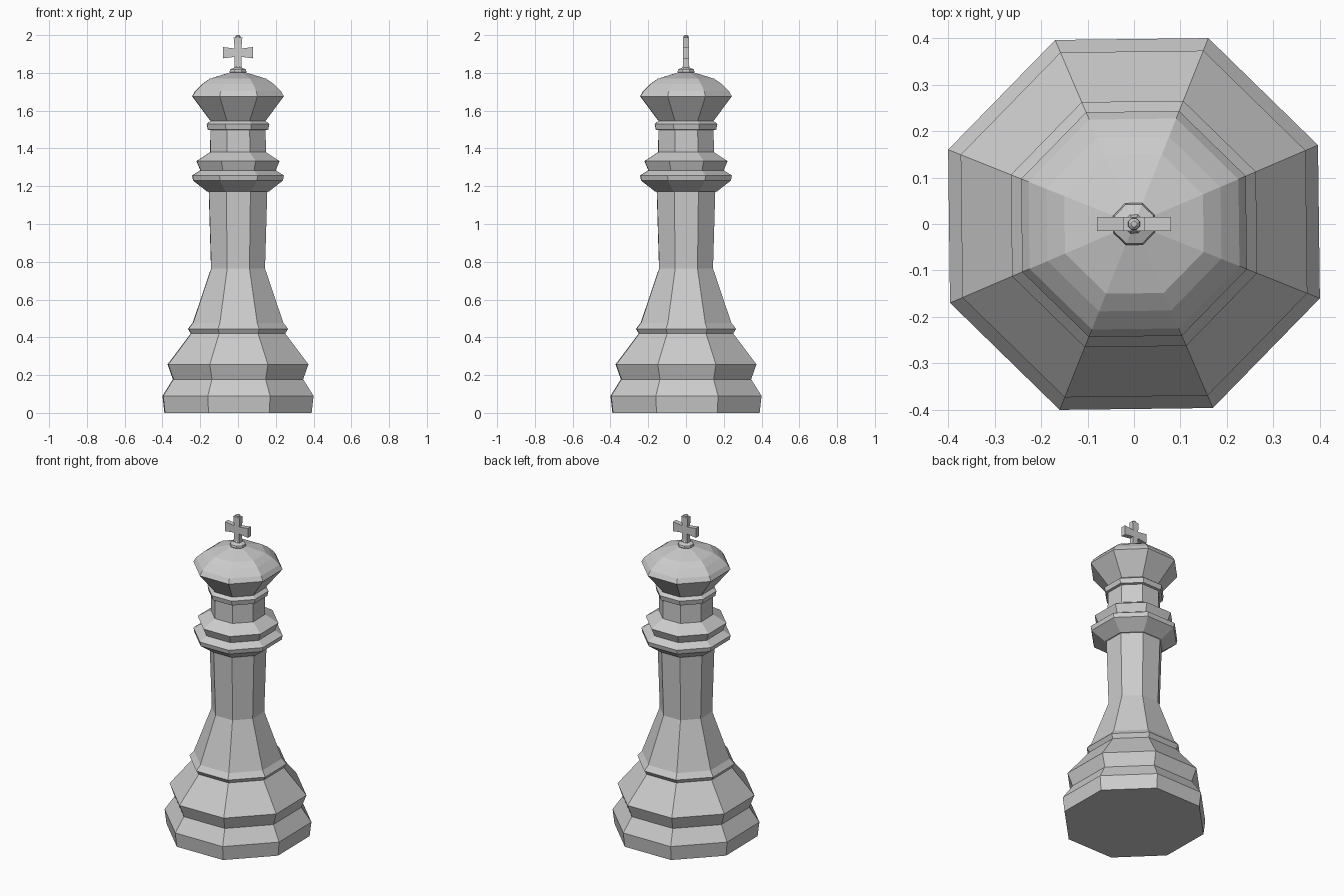
import bpy, bmesh, math

if "Cube" in bpy.data.objects:
    bpy.data.objects.remove(bpy.data.objects["Cube"])

SIDES = 8
TURN = math.radians(23.2)
SPREAD = 0.9285   # half-width seen from the front / corner radius


def finish(name, bm):
    bmesh.ops.recalc_face_normals(bm, faces=bm.faces)
    mesh = bpy.data.meshes.new(name)
    bm.to_mesh(mesh)
    bm.free()
    obj = bpy.data.objects.new(name, mesh)
    bpy.context.collection.objects.link(obj)
    return obj


def turned(name, profile):
    """Octagonal turned part from (half width, height) points, capped."""
    bm = bmesh.new()
    rings = []
    for w, z in profile:
        r = w / SPREAD
        rings.append([bm.verts.new((r * math.cos(TURN + math.tau * i / SIDES),
                                    r * math.sin(TURN + math.tau * i / SIDES), z))
                      for i in range(SIDES)])
    for a, b in zip(rings, rings[1:]):
        for i in range(SIDES):
            j = (i + 1) % SIDES
            bm.faces.new((a[i], a[j], b[j], b[i]))
    bm.faces.new(rings[0])
    bm.faces.new(rings[-1])
    return finish(name, bm)


# Stepped foot, tapering stem, double collar and domed head in one turning
foot = [(0.39, 0), (0.40, 0.09), (0.345, 0.178), (0.373, 0.257),
        (0.25, 0.42), (0.265, 0.445), (0.24, 0.477)]
stem = [(0.143, 0.764), (0.155, 1.172)]
collar = [(0.165, 1.173), (0.238, 1.23), (0.243, 1.257), (0.20, 1.284),
          (0.22, 1.333), (0.148, 1.38)]
neck = [(0.146, 1.497), (0.16, 1.50), (0.166, 1.53), (0.146, 1.546)]
head = [(0.243, 1.676), (0.227, 1.704), (0.188, 1.742), (0.15, 1.769),
        (0.04, 1.803)]
turned("body", foot + stem + collar + neck + head)

# Small button under the cross
turned("finial_base", [(0.036, 1.795), (0.045, 1.806), (0.042, 1.818),
                       (0.02, 1.828), (0.014, 1.84)])

# Cross with slightly flared arms, drawn as an outline and thickened
half = [(0.02, 1.822), (0.018, 1.885), (0.08, 1.877),
        (0.08, 1.937), (0.018, 1.929), (0.023, 1.987)]
outline = half + [(-x, z) for x, z in reversed(half)]
bm = bmesh.new()
face = bm.faces.new([bm.verts.new((x, -0.015, z)) for x, z in outline])
ext = bmesh.ops.extrude_face_region(bm, geom=[face], use_keep_orig=True)
for v in ext["geom"]:
    if isinstance(v, bmesh.types.BMVert):
        v.co.y = 0.015
finish("cross", bm)

# Tiny knob on top of the cross
turned("top_knob", [(0.013, 1.983), (0.012, 1.994), (0.006, 2.0)])
